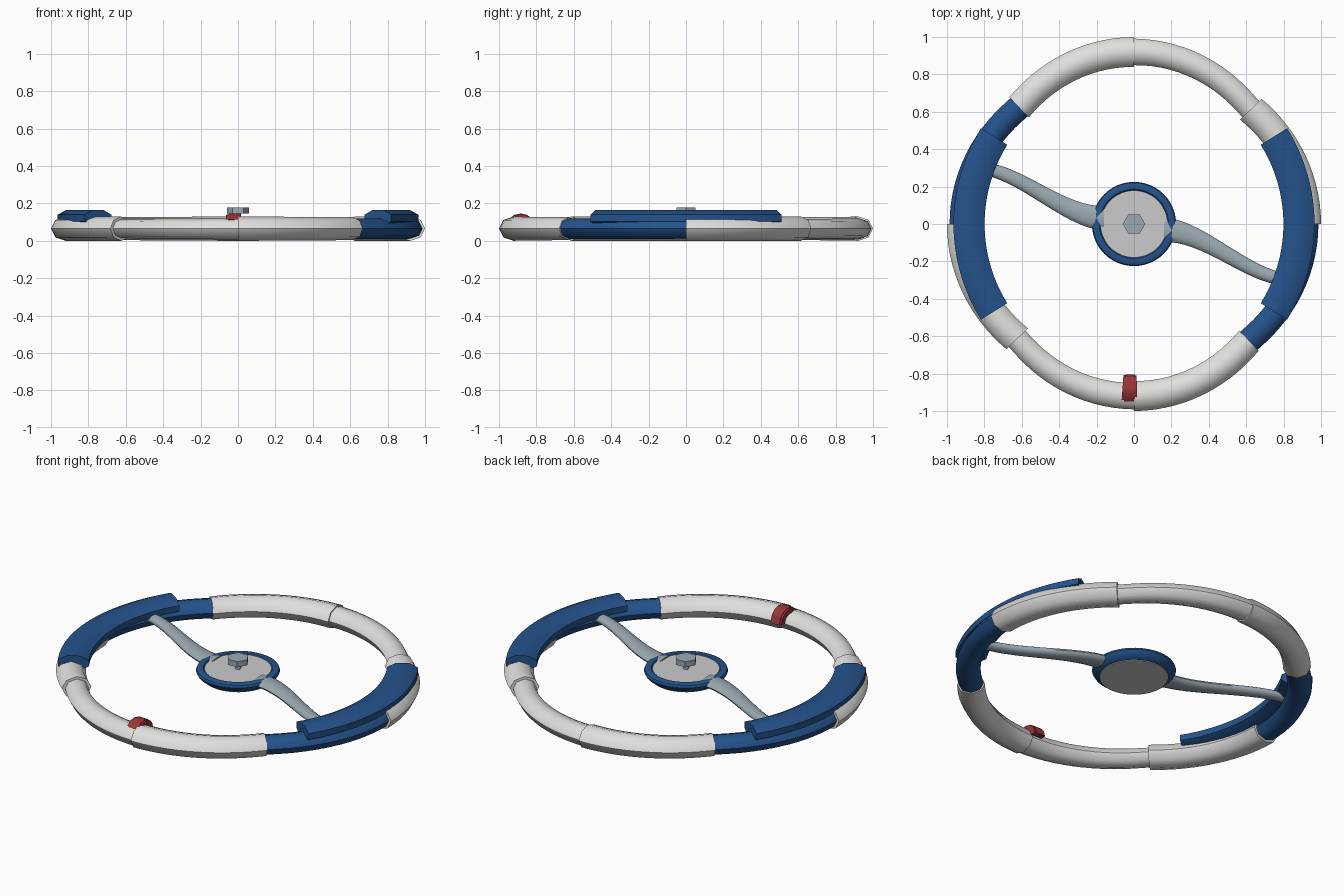
import bpy, bmesh
from math import sin, cos, pi, radians

if "Cube" in bpy.data.objects:
    bpy.data.objects.remove(bpy.data.objects["Cube"])


def material(name, r, g, b):
    m = bpy.data.materials.new(name)
    m.use_nodes = True
    m.diffuse_color = (r, g, b, 1)
    m.node_tree.nodes["Principled BSDF"].inputs["Base Color"].default_value = (r, g, b, 1)
    return m


white = material("warm white", 0.74, 0.74, 0.72)
blue = material("navy blue", 0.018, 0.085, 0.26)
grey = material("light grey", 0.6, 0.6, 0.6)
steel = material("steel", 0.33, 0.4, 0.45)
red = material("red", 0.32, 0.035, 0.04)


def loft(name, rings, mat, angle=30):
    """Skin a list of closed rings and cap both ends."""
    bm = bmesh.new()
    loops = [[bm.verts.new(p) for p in ring] for ring in rings]
    n = len(loops[0])
    for a, b in zip(loops, loops[1:]):
        for i in range(n):
            j = (i + 1) % n
            bm.faces.new((a[i], a[j], b[j], b[i]))
    bm.faces.new(loops[0])
    bm.faces.new(loops[-1])
    bmesh.ops.recalc_face_normals(bm, faces=bm.faces)
    mesh = bpy.data.meshes.new(name)
    bm.to_mesh(mesh)
    bm.free()
    mesh.materials.append(mat)
    ob = bpy.data.objects.new(name, mesh)
    bpy.context.collection.objects.link(ob)
    bpy.ops.object.select_all(action="DESELECT")
    ob.select_set(True)
    bpy.context.view_layer.objects.active = ob
    bpy.ops.object.shade_smooth_by_angle(angle=radians(angle))
    return ob


def section(theta, profile):
    """Place (radius, z) points in the radial plane at an angle."""
    return [(r * cos(theta), r * sin(theta), z) for r, z in profile]


def oval(r, z, rr, rz, turn=0.0, sides=8):
    angles = [2 * pi * i / sides + turn for i in range(sides)]
    return [(r + rr * cos(a), z + rz * sin(a)) for a in angles]


def turned(name, profile, mat, sides=48, angle=30):
    """Solid of revolution about z from (radius, z) points."""
    rings = [[(r * cos(2 * pi * i / sides), r * sin(2 * pi * i / sides), z)
              for i in range(sides)] for r, z in profile]
    return loft(name, rings, mat, angle)


def rim_radius(theta):
    # slightly squared ring: widest on the axes
    return 0.875 + 0.045 * abs(cos(2 * theta))


def rim_piece(name, start, end, r0, r1, mat, steps=14):
    rings = []
    for i in range(steps + 1):
        t = i / steps
        a = radians(start + (end - start) * t)
        rad = r0 + (r1 - r0) * t
        rings.append(section(a, oval(rim_radius(a), 0.065, rad, rad * 0.815)))
    loft(name, rings, mat, 48)


# Rim, grips and spokes repeat after half a turn
for side, turn in (("left", 0), ("right", 180)):
    rim_piece(side + "_rim_large", turn - 90, turn - 45.5, 0.08, 0.075, white)
    rim_piece(side + "_rim_blue", turn - 45.5, turn, 0.067, 0.066, blue)
    rim_piece(side + "_rim_shoulder", turn, turn + 44.5, 0.08, 0.08, white)
    rim_piece(side + "_rim_slim", turn + 44.5, turn + 90, 0.062, 0.071, white)

    # Grip pad lying on the rim
    pad = oval(0.882, 0.122, 0.09, 0.0465, pi / 8)
    loft(side + "_grip", [section(radians(turn - 32 + 64 * i / 24), pad)
                          for i in range(25)], blue)

    # Curved, tapering spoke
    sign = 1 if turn == 0 else -1
    rings = []
    for i in range(19):
        x = 0.16 + 0.66 * i / 18
        t = (x - 0.15) / 0.7
        y = -0.03 - 0.27 * t * t * (3 - 2 * t)
        half = 0.066 - 0.034 * t
        rings.append([(sign * x, sign * v, z)
                      for v, z in oval(y, 0.096, half, 0.024, 0, 12)])
    loft(side + "_spoke", rings, steel, 50)

# Hub: blue dish with grey plates above and below
turned("hub_dish", [(0.185, 0.06), (0.215, 0.082), (0.225, 0.1), (0.22, 0.113),
                    (0.205, 0.12), (0.185, 0.117), (0.178, 0.107)], blue, angle=40)
turned("hub_top_plate", [(0.179, 0.105), (0.179, 0.112)], grey)
turned("hub_bottom_plate", [(0.184, 0.056), (0.184, 0.062)], grey)

# Hexagonal centre nut
turned("nut_stem", [(0.016, 0.11), (0.016, 0.15)], steel, 16)
turned("centre_nut", [(0.06, 0.145), (0.06, 0.178)], steel, 6)


# Red marker: wide strap over the rim with a raised ridge
def strap(name, a0, a1, grow):
    arc = [radians(d) for d in (35, 65, 90, 115, 145, 180)]
    outer = [(0.885 + (0.07 + grow) * cos(a), 0.07 + (0.066 + grow) * sin(a)) for a in arc]
    inner = [(0.89 + 0.05 * cos(a), 0.07 + 0.045 * sin(a)) for a in reversed(arc)]
    loft(name, [section(radians(a), outer + inner) for a in (a0, a1)], red)


strap("marker_strap_left", -91.3, -89, 0.006)
strap("marker_strap_right", -94, -91.7, 0.006)
strap("marker_core", -93.3, -89.6, 0.01)
